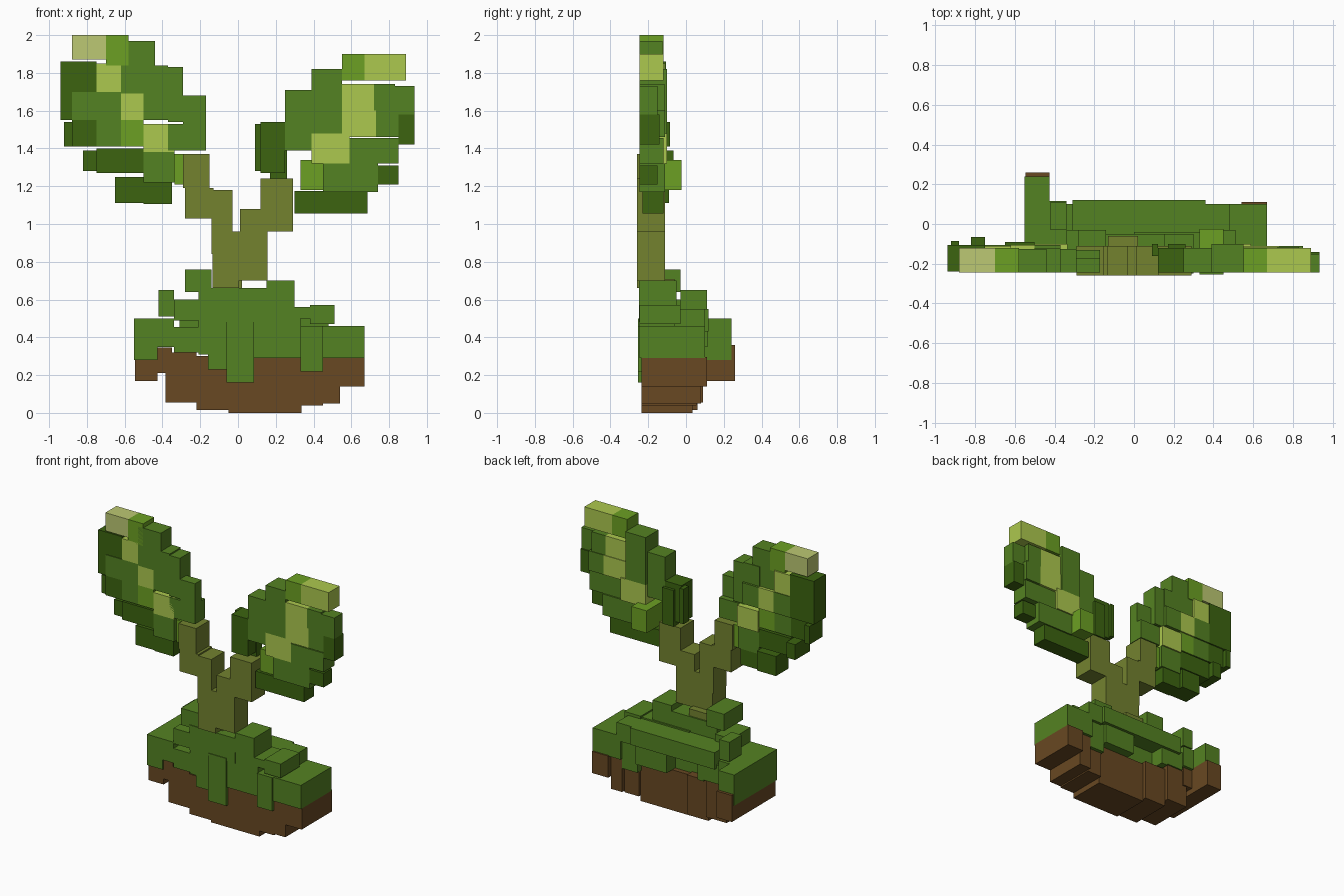
import bpy, bmesh

# Palette (sRGB 0-255, converted to linear)
PALETTE = {
    "m": ("leaf_green", (84, 130, 34)), "d": ("dark_green", (60, 100, 16)),
    "b": ("bright_green", (108, 160, 35)), "p": ("lime", (172, 200, 78)),
    "c": ("cream_green", (188, 200, 115)), "o": ("olive_stem", (115, 130, 47)),
    "e": ("earth_brown", (104, 72, 34)),
}
KEYS = list(PALETTE)
MATS = []
for name, rgb in PALETTE.values():
    mat = bpy.data.materials.new(name)
    mat.diffuse_color = [((c / 255 + 0.055) / 1.055) ** 2.4 for c in rgb] + [1]
    MATS.append(mat)


def box(bm, x0, x1, y0, y1, z0, z1, key):
    """Add one coloured block."""
    verts = bmesh.ops.create_cube(bm, size=1)["verts"]
    for v in verts:
        v.co = (x1 if v.co.x > 0 else x0, y1 if v.co.y > 0 else y0,
                z1 if v.co.z > 0 else z0)
    for f in {f for v in verts for f in v.link_faces}:
        f.material_index = KEYS.index(key)


def row(bm, z0, z1, edges, keys, y1=-0.12, y0=-0.245):
    """Add a run of touching blocks, one colour key per block."""
    for a, b, k in zip(edges, edges[1:], keys):
        box(bm, a, b, y0, y1, z0, z1, k)


def finish(bm, name):
    mesh = bpy.data.meshes.new(name)
    bm.to_mesh(mesh)
    bm.free()
    for m in MATS:
        mesh.materials.append(m)
    bpy.context.collection.objects.link(bpy.data.objects.new(name, mesh))


# Left leaf, tip to bottom
bm = bmesh.new()
row(bm, 1.87, 2.00, [-.88, -.70], "c")
row(bm, 1.84, 2.00, [-.70, -.58], "b")
row(bm, 1.69, 1.97, [-.62, -.50], "m", -.125)
row(bm, 1.84, 1.97, [-.58, -.44], "m", -.125)
row(bm, 1.55, 1.86, [-.94, -.75], "d", -.105, -.24)
row(bm, 1.70, 1.85, [-.75, -.62], "p", -.11)
row(bm, 1.69, 1.84, [-.50, -.37], "m")
row(bm, 1.54, 1.83, [-.37, -.29], "m", -.125)
row(bm, 1.55, 1.70, [-.88, -.75, -.62, -.50, -.37], "mmpm", -.105)
row(bm, 1.39, 1.53, [-.37, -.29, -.17], "mm", -.13)
row(bm, 1.53, 1.68, [-.29, -.17], "m", -.17)
row(bm, 1.41, 1.54, [-.92, -.88], "d", -.085, -.23)
row(bm, 1.41, 1.55, [-.88, -.75, -.62, -.50], "dmb", -.115)
row(bm, 1.38, 1.53, [-.50, -.335], "p", -.10)
row(bm, 1.28, 1.39, [-.82, -.75], "d", -.065, -.23)
row(bm, 1.27, 1.40, [-.75, -.62, -.50], "dd", -.11)
row(bm, 1.22, 1.38, [-.50, -.335], "m", -.11)
row(bm, 1.21, 1.37, [-.335, -.29], "b", -.13, -.22)
row(bm, 1.11, 1.25, [-.65, -.50], "d", -.09, -.23)
row(bm, 1.105, 1.23, [-.50, -.35], "d", -.115, -.23)
finish(bm, "left_leaf")

# Right leaf, tip to bottom
bm = bmesh.new()
row(bm, 1.76, 1.90, [.55, .67, .89], "bp")
row(bm, 1.48, 1.82, [.39, .55], "m", -.10)
row(bm, 1.39, 1.71, [.25, .39], "m", -.12)
row(bm, 1.60, 1.74, [.55, .72, .83], "pm", -.115)
row(bm, 1.58, 1.73, [.83, .935], "m", -.15)
row(bm, 1.27, 1.54, [.12, .25], "d", -.12)
row(bm, 1.28, 1.53, [.09, .12], "d", -.10, -.16)
row(bm, 1.24, 1.50, [.17, .26], "d", -.10, -.16)
row(bm, 1.46, 1.60, [.55, .73, .85], "pm", -.11)
row(bm, 1.42, 1.58, [.85, .935], "d", -.14)
row(bm, 1.32, 1.48, [.39, .59], "p", -.10)
row(bm, 1.32, 1.455, [.59, .73, .85], "mm", -.12)
row(bm, 1.18, 1.34, [.33, .45], "b", -.025, -.22)
row(bm, 1.17, 1.32, [.45, .59, .74], "mm", -.11)
row(bm, 1.21, 1.31, [.74, .85], "d", -.15)
row(bm, 1.055, 1.175, [.30, .42, .55, .685], "ddd", -.12, -.23)
finish(bm, "right_leaf")

# Forked stem
bm = bmesh.new()
for x0, x1, z0, z1 in [(-.29, -.15, 1.19, 1.37), (-.28, -.13, 1.03, 1.19),
                       (-.14, -.03, .96, 1.18), (-.14, .005, .84, .96),
                       (-.135, .005, .66, .84), (.005, .155, .70, .84),
                       (.005, .155, .84, .96), (.01, .12, .96, 1.08),
                       (.12, .29, .96, 1.24)]:
    box(bm, x0, x1, -.26, -.11, z0, z1, "o")
box(bm, -.13, .02, -.20, -.06, .62, .71, "o")
finish(bm, "stem")

# Grass: raised tufts around the stem
bm = bmesh.new()
row(bm, .64, .76, [-.28, -.14], "m", -.03)
row(bm, .48, .66, [-.21, -.06, .15], "mm", -.05, -.25)
row(bm, .56, .70, [.15, .30], "m", -.05, -.25)
row(bm, .51, .65, [-.42, -.34], "m", .11, -.03)
row(bm, .49, .60, [-.34, -.21], "m", -.03)
row(bm, .50, .56, [0, .15, .30, .38], "mmm", -.04)
row(bm, .47, .57, [.38, .51], "m", -.03)
# Grass: long back row
row(bm, .43, .55, [-.31, -.18, -.05, .10, .23, .36], "mmmmm", .12, -.06)
row(bm, .42, .55, [.36, .48], "m", .10, -.06)
# Grass: lower rim with drips
row(bm, .28, .50, [-.55, -.425], "m", .24)
row(bm, .35, .50, [-.425, -.34], "m", .115)
row(bm, .32, .455, [-.34, -.21], "m", .10)
row(bm, .31, .50, [-.21, -.16], "m", .10)
row(bm, .23, .50, [-.16, -.06], "m", 0)
row(bm, .16, .50, [-.06, .085], "m", 0, -.255)
row(bm, .29, .50, [.085, .21, .33], "mm", .10)
row(bm, .22, .46, [.33, .45], "m", .08, -.255)
row(bm, .29, .46, [.45, .56, .67], "mm", .10)
finish(bm, "grass")

# Soil blocks under the grass
bm = bmesh.new()
row(bm, .17, .36, [-.545, -.425], "e", .26, -.235)
row(bm, .21, .345, [-.425, -.35], "e", .10, -.235)
row(bm, .055, .32, [-.385, -.22], "e", .09, -.235)
row(bm, .015, .30, [-.22, -.05], "e", .06, -.235)
row(bm, 0, .29, [-.05, .085, .21, .335], "eee", .035, -.235)
row(bm, .04, .29, [.335, .45], "e", .055, -.235)
row(bm, .05, .30, [.45, .54], "e", .08, -.235)
row(bm, .14, .295, [.54, .67], "e", .11, -.235)
finish(bm, "soil")
